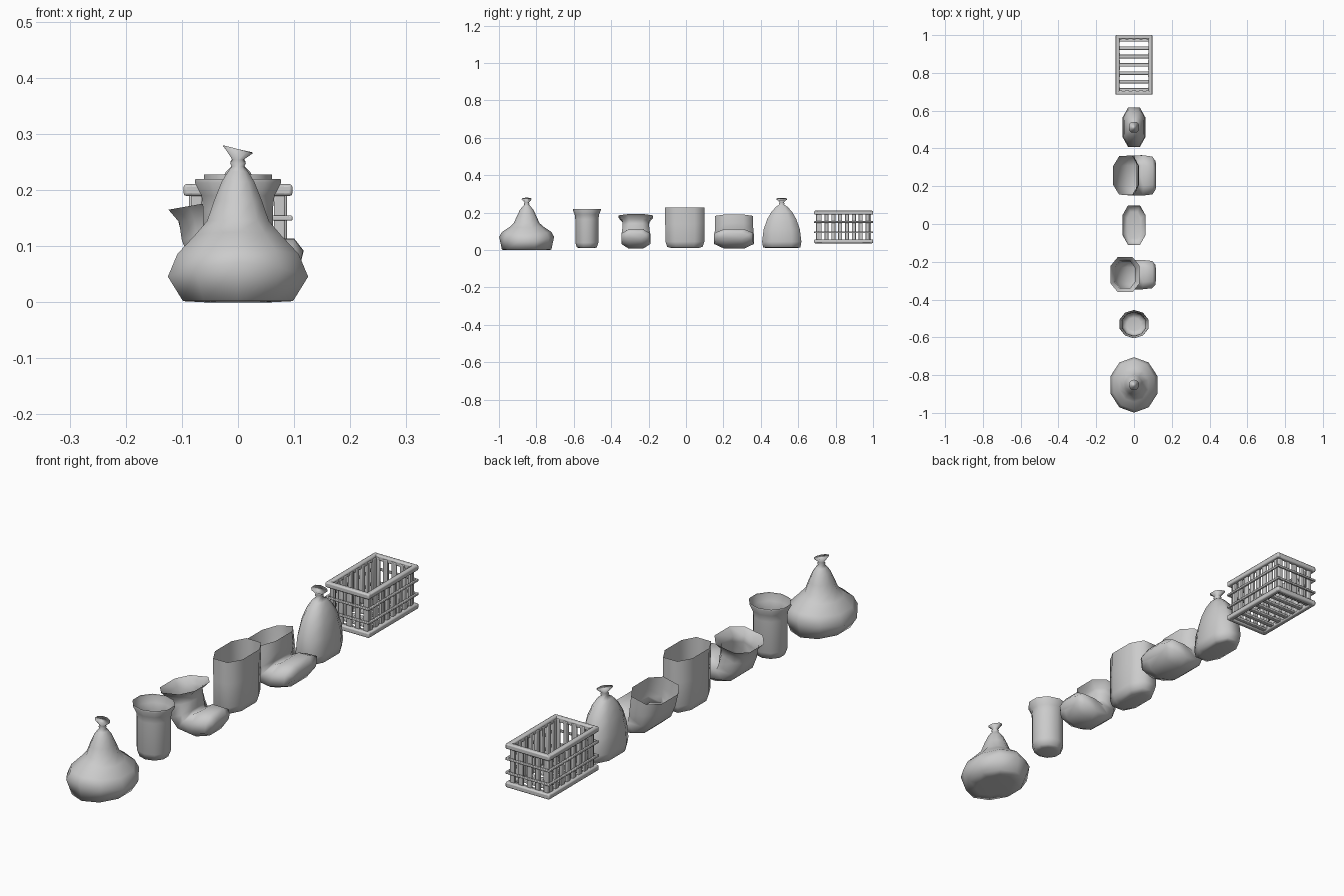
import bpy
from math import sin, cos, pi

if "Cube" in bpy.data.objects:
    bpy.data.objects.remove(bpy.data.objects["Cube"])

# Cross-section templates: ten-sided round and boxy eight-sided oval
TEN = [(cos(pi / 2 + i * pi / 5) / 0.951, sin(pi / 2 + i * pi / 5)) for i in range(10)]
OVAL = [(1, -.5), (1, .5), (.52, 1), (-.52, 1), (-1, .5), (-1, -.5), (-.52, -1), (.52, -1)]


def loft(name, rings, cap_top=False):
    """Skin a list of point rings; the first ring is always capped."""
    n = len(rings[0])
    verts = [p for r in rings for p in r]
    faces = [list(range(n))[::-1]]
    for k in range(len(rings) - 1):
        for i in range(n):
            j = (i + 1) % n
            faces.append([k * n + i, k * n + j, (k + 1) * n + j, (k + 1) * n + i])
    if cap_top:
        faces.append([(len(rings) - 1) * n + i for i in range(n)])
    me = bpy.data.meshes.new(name)
    me.from_pydata(verts, [], faces)
    me.polygons.foreach_set("use_smooth", [True] * len(me.polygons))
    ob = bpy.data.objects.new(name, me)
    bpy.context.collection.objects.link(ob)
    return ob


def upright(name, shape, y, profile, cap_top=False):
    """profile rows: half x, half y, z, lift of the y ends, tilt along x"""
    rings = []
    for row in profile:
        a, b, z, lift, tilt = (list(row) + [0, 0])[:5]
        rings.append([(a * u, y + b * v, z + lift * v * v - tilt * u) for u, v in shape])
    return loft(name, rings, cap_top)


def slumped(name, y, sections):
    """sections rows: outer x, outer z, inner x, inner z, half width"""
    rings = []
    for ox, oz, ix, iz, w in sections:
        rings.append([((ox + ix) / 2 + (ix - ox) / 2 * u, y + w * v,
                       (oz + iz) / 2 + (iz - oz) / 2 * u) for u, v in OVAL])
    return loft(name, rings[::1])


# Wide tied sack
upright("wide_tied_sack", TEN, -.852, [
    (.06, .09, 0), (.098, .132, .002), (.125, .147, .043, .028), (.108, .132, .085, .012),
    (.076, .09, .12, .005), (.055, .068, .145), (.043, .053, .18), (.029, .036, .215),
    (.018, .022, .233), (.011, .013, .242), (.014, .015, .248), (.010, .011, .254),
    (.027, .028, .273, 0, .007)], True)

# Narrow open sack with flared rim
upright("narrow_open_sack", TEN, -.53, [
    (.035, .035, .01), (.053, .053, .014), (.062, .062, .04), (.062, .062, .165),
    (.065, .065, .19), (.077, .075, .213), (.076, .074, .22)])

# Small slumped sack with flared mouth
slumped("small_slumped_sack", -.268, [
    (.108, .055, .116, .092, .052), (.088, .026, .099, .113, .072),
    (.03, .008, .048, .112, .078), (-.035, .025, .012, .09, .078),
    (-.08, .062, .014, .108, .075), (-.100, .11, .01, .142, .07),
    (-.105, .143, .006, .165, .072), (-.124, .165, .03, .192, .092)])

# Tall open oval sack
upright("tall_open_sack", OVAL, -.006, [
    (.035, .07, .01), (.052, .095, .018), (.06, .104, .045),
    (.06, .105, .14), (.061, .105, .228)])

# Large slumped sack with straight mouth
slumped("large_slumped_sack", .257, [
    (.108, .055, .117, .092, .075), (.088, .026, .1, .114, .1),
    (.03, .008, .05, .112, .107), (-.035, .025, .014, .092, .106),
    (-.078, .062, .024, .115, .103), (-.098, .11, .026, .145, .102),
    (-.11, .16, .022, .19, .102)])

# Slim tied sack
upright("slim_tied_sack", OVAL, .512, [
    (.036, .08, .01), (.054, .1, .015), (.06, .105, .045), (.058, .097, .11),
    (.049, .078, .165), (.036, .055, .205), (.022, .03, .232), (.010, .012, .244),
    (.014, .015, .25), (.010, .011, .256), (.027, .028, .273, 0, .006)], True)

# Slatted crate
CX, CY0, CY1 = .097, .685, 1.0
CY = (CY0 + CY1) / 2


def box(name, x, y, z, sx, sy, sz):
    bpy.ops.mesh.primitive_cube_add(size=1, location=(x, y, z))
    ob = bpy.context.object
    ob.name = name
    ob.scale = (sx, sy, sz)
    bpy.ops.object.transform_apply(location=False, rotation=False, scale=True)
    bev = ob.modifiers.new("soft_edge", 'BEVEL')
    bev.width = min(sx, sy, sz) * .25
    bev.segments = 2
    bpy.ops.object.shade_smooth_by_angle()


# Rails: thick at top and bottom, thin in between
for z, h, t in [(.2, .021, .02), (.15, .009, .009), (.095, .009, .009), (.047, .021, .02)]:
    for s in (-1, 1):
        box("crate_side_rail", s * (CX - t / 2), CY, z, t, CY1 - CY0, h)
        box("crate_end_rail", 0, CY + s * ((CY1 - CY0) / 2 - t / 2), z, 2 * CX, t, h)
# Upright slats
for s in (-1, 1):
    for i in range(8):
        box("crate_side_slat", s * .081, CY0 + .03 + i * (CY1 - CY0 - .06) / 7, .123, .012, .021, .16)
    for i in range(5):
        box("crate_end_slat", -.074 + i * .037, CY + s * .141, .123, .02, .012, .16)
# Floor slats
for i in range(7):
    box("crate_floor_slat", 0, CY0 + .025 + i * (CY1 - CY0 - .05) / 6, .047, .17, .019, .01)
